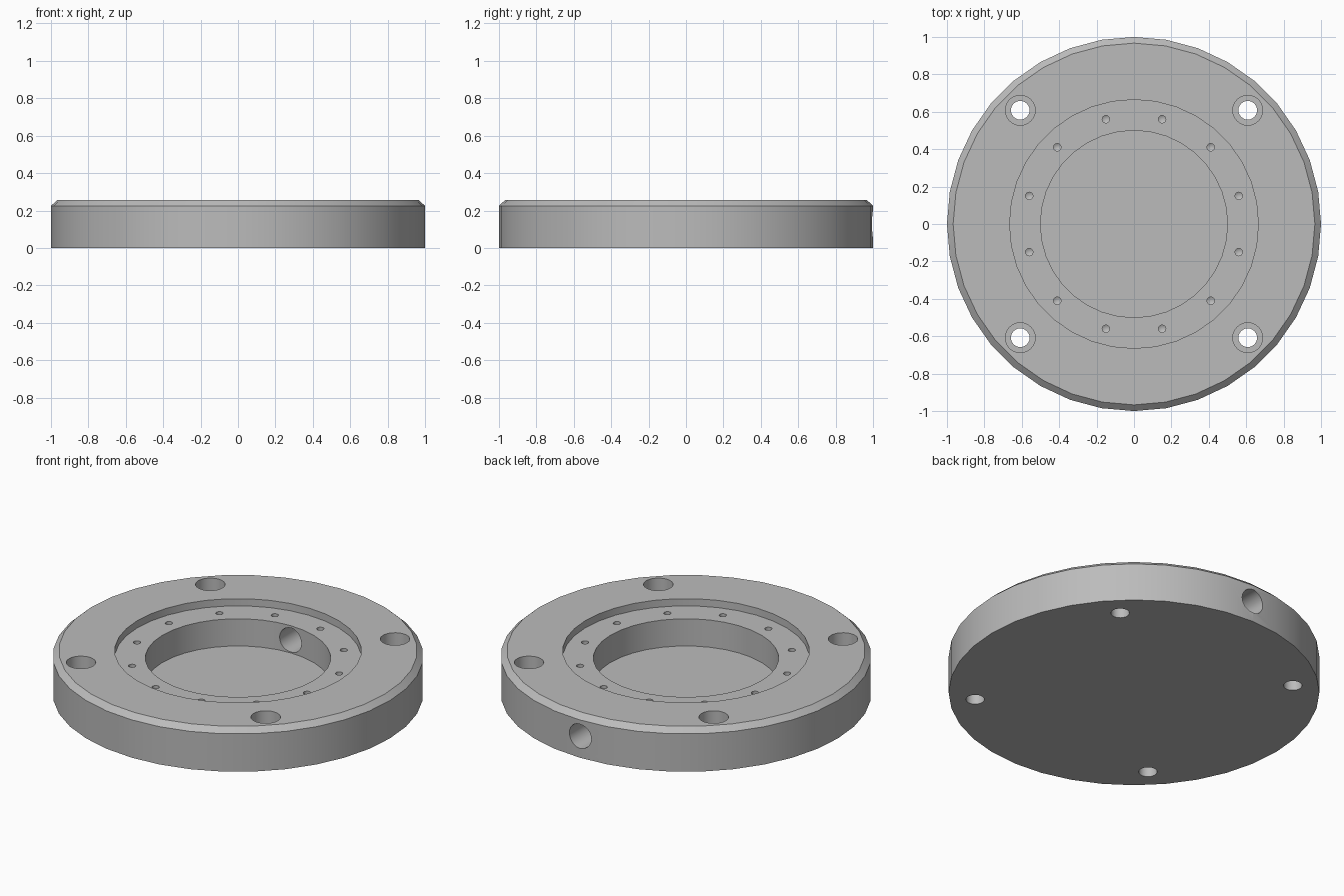
import bpy, bmesh, math
from mathutils import Matrix

cube = bpy.data.objects.get("Cube")
if cube:
    bpy.data.objects.remove(cube, do_unlink=True)

HEIGHT = 0.255
RECESS_Z = 0.212

metal = bpy.data.materials.new("plain grey metal")
metal.use_nodes = True
grey = (0.5, 0.5, 0.5, 1)
metal.diffuse_color = grey
metal.node_tree.nodes["Principled BSDF"].inputs["Base Color"].default_value = grey


def lathe(name, profile, sides, matrix=Matrix()):
    """Solid of revolution about z; the profile starts and ends on the axis."""
    bm = bmesh.new()
    verts = [bm.verts.new((r, 0, z)) for r, z in profile]
    edges = [bm.edges.new(pair) for pair in zip(verts, verts[1:])]
    bmesh.ops.spin(bm, geom=verts + edges, cent=(0, 0, 0), axis=(0, 0, 1),
                   angle=math.tau, steps=sides, use_duplicate=False)
    bmesh.ops.remove_doubles(bm, verts=bm.verts, dist=1e-5)
    # merge the fans on the axis into single flat caps
    bmesh.ops.dissolve_limit(bm, angle_limit=0.01, verts=bm.verts, edges=bm.edges)
    bmesh.ops.recalc_face_normals(bm, faces=bm.faces)
    bm.transform(matrix)
    mesh = bpy.data.meshes.new(name)
    bm.to_mesh(mesh)
    bm.free()
    mesh.materials.append(metal)
    obj = bpy.data.objects.new(name, mesh)
    bpy.context.collection.objects.link(obj)
    return obj


def at_angle(radius, degrees):
    a = math.radians(degrees)
    return Matrix.Translation((radius * math.cos(a), radius * math.sin(a), 0))


# Round flange with chamfered rim, stepped recess and blind bore
flange = lathe("flange_body", [
    (0, 0), (1, 0), (1, 0.225), (0.967, HEIGHT), (0.665, HEIGHT),
    (0.665, RECESS_Z), (0.5, RECESS_Z), (0.5, 0.05), (0, 0.05)], 36)

cutters = []

# Four counterbored bolt holes through the plate
bolt = [(0, -0.1), (0.05, -0.1), (0.05, 0.1), (0.08, 0.1), (0.08, 0.4), (0, 0.4)]
for i in range(4):
    cutters.append(lathe("bolt_hole_cutter", bolt, 24, at_angle(0.86, 45 + 90 * i)))

# Twelve small blind screw holes with drilled tips
screw = [(0, 0.1), (0.02, 0.112), (0.02, 0.3), (0, 0.3)]
for i in range(12):
    cutters.append(lathe("screw_hole_cutter", screw, 16, at_angle(0.58, 15 + 30 * i)))

# Side port from the back of the rim into the bore
port = [(0, 0.3), (0.072, 0.3), (0.072, 1.2), (0, 1.2)]
cutters.append(lathe("side_port_cutter", port, 24,
                     Matrix.Translation((0, 0, HEIGHT / 2))
                     @ Matrix.Rotation(math.radians(-90), 4, 'X')))

# Cut every hole and apply
bpy.context.view_layer.objects.active = flange
for cutter in cutters:
    cutter.hide_render = True
    mod = flange.modifiers.new("hole", 'BOOLEAN')
    mod.operation = 'DIFFERENCE'
    mod.solver = 'EXACT'
    mod.object = cutter
    bpy.ops.object.modifier_apply(modifier=mod.name)
    bpy.data.objects.remove(cutter, do_unlink=True)

# Smooth round walls with crisp edges
bpy.ops.object.select_all(action='DESELECT')
flange.select_set(True)
bpy.ops.object.shade_smooth_by_angle(angle=math.radians(30))
